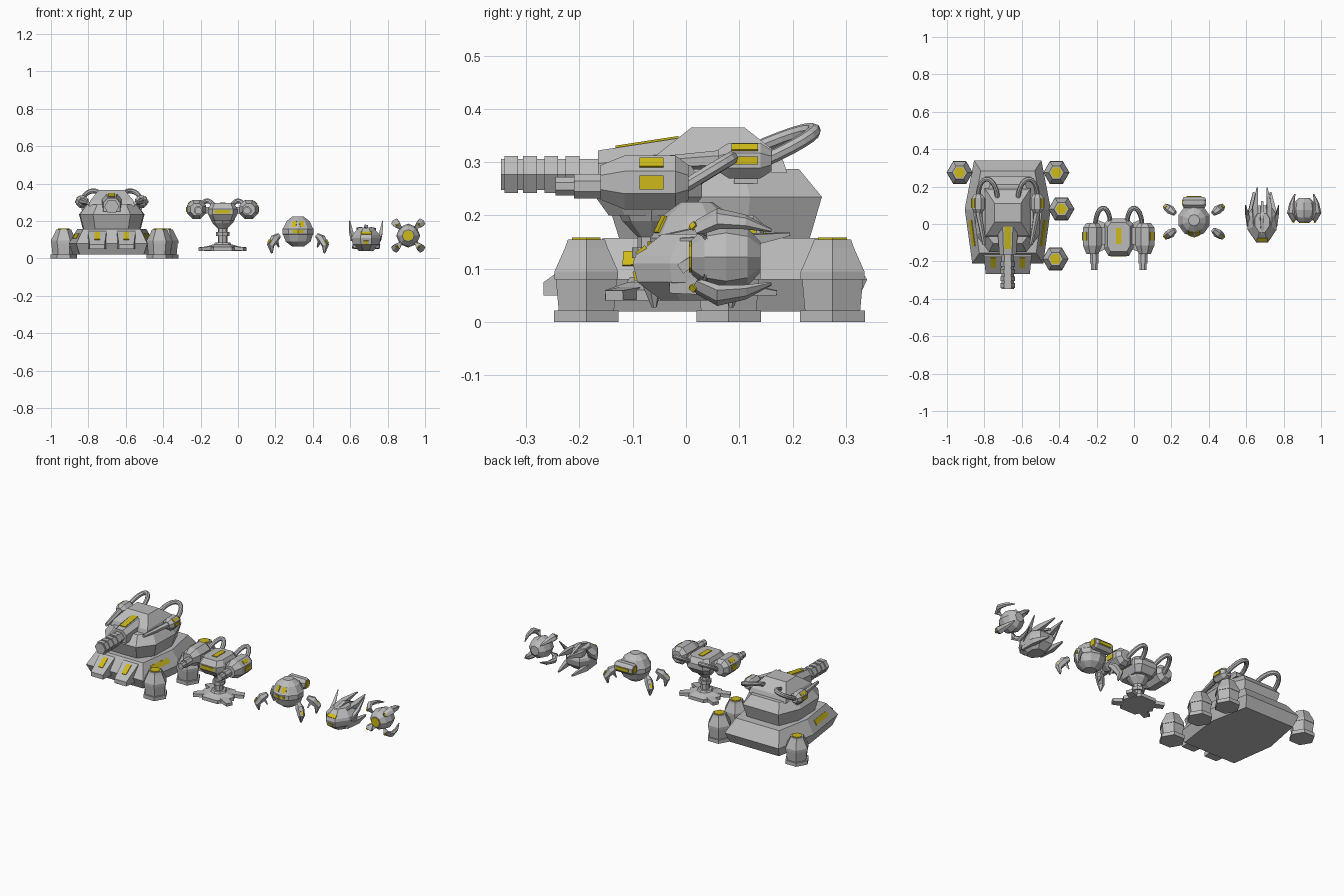
import bpy, bmesh, math
from mathutils import Vector
from mathutils.bvhtree import BVHTree

if "Cube" in bpy.data.objects:
    bpy.data.objects.remove(bpy.data.objects["Cube"])


def material(name, rgb):
    m = bpy.data.materials.new(name)
    m.use_nodes = True
    m.diffuse_color = (*rgb, 1)
    m.node_tree.nodes["Principled BSDF"].inputs["Base Color"].default_value = (*rgb, 1)
    return m


GREY = material("plain grey", (0.5, 0.5, 0.5))
YELLOW = material("signal yellow", (0.62, 0.49, 0.01))
SIDES = (-1, 1)


def loft(name, rings, mat=GREY):
    """Skin a closed solid through rings that share one point count."""
    bm = bmesh.new()
    loops = [[bm.verts.new(p) for p in r] for r in rings]
    n = len(loops[0])
    for a, b in zip(loops, loops[1:]):
        for i in range(n):
            j = (i + 1) % n
            bm.faces.new((a[i], a[j], b[j], b[i]))
    bm.faces.new(loops[0][::-1])
    bm.faces.new(loops[-1])
    bmesh.ops.recalc_face_normals(bm, faces=bm.faces)
    me = bpy.data.meshes.new(name)
    bm.to_mesh(me)
    bm.free()
    me.materials.append(mat)
    ob = bpy.data.objects.new(name, me)
    bpy.context.collection.objects.link(ob)
    return ob


def circle(c, u, v, r, sides, spin):
    angles = [math.tau * i / sides + spin for i in range(sides)]
    return [c + u * (r * math.cos(a)) + v * (r * math.sin(a)) for a in angles]


def prism(name, loc, axis, profile, sides=6, spin=0.0, mat=GREY):
    """Stack of regular polygons, profile = (distance along axis, radius)."""
    axis, loc = Vector(axis), Vector(loc)
    q = axis.to_track_quat("Z", "Y")
    u, v = q @ Vector((1, 0, 0)), q @ Vector((0, 1, 0))
    return loft(name, [circle(loc + axis * t, u, v, r, sides, spin) for t, r in profile], mat)


def tube(name, path, radii, sides=6, ref=(0.13, 0.21, 1), flat=1.0):
    path, rings = [Vector(p) for p in path], []
    for i, p in enumerate(path):
        t = path[min(i + 1, len(path) - 1)] - path[max(i - 1, 0)]
        u = t.cross(Vector(ref)).normalized()
        v = u.cross(t).normalized() * flat
        rings.append(circle(p, u, v, radii[i], sides, math.pi / sides))
    return loft(name, rings)


def hose(name, p0, p1, bulge, r=0.013):
    p0, p1, bulge = Vector(p0), Vector(p1), Vector(bulge)
    mid, n = (p0 + p1) / 2, 12
    path = [mid + (p0 - mid) * math.cos(math.pi * i / n) + bulge * math.sin(math.pi * i / n)
            for i in range(n + 1)]
    return tube(name, path, [r] * (n + 1), 8, (p0 - mid).cross(bulge))


def body(name, half, levels, cx, cy):
    """Mirrored plan outline stacked as (z, scale)."""
    plan = half + [(-x, y) for x, y in reversed(half)]
    return loft(name, [[(cx + x * s, cy + (y - cy) * s, z) for x, y in plan] for z, s in levels])


def box(name, lo, hi):
    return loft(name, [[(lo[0], lo[1], z), (hi[0], lo[1], z), (hi[0], hi[1], z), (lo[0], hi[1], z)]
                       for z in (lo[2], hi[2])])


def plate(name, host, point, w, h, up):
    """Thin yellow panel lying on the host's surface next to a point."""
    me = host.data
    tree = BVHTree.FromPolygons([v.co for v in me.vertices], [p.vertices for p in me.polygons])
    c, n, _, _ = tree.find_nearest(Vector(point))
    v = Vector(up)
    v = (v - n * v.dot(n)).normalized()
    u = v.cross(n)
    corners = ((-1, -1), (1, -1), (1, 1), (-1, 1))
    return loft(name, [[c + n * d + u * (a * w / 2) + v * (b * h / 2) for a, b in corners]
                       for d in (-0.003, 0.004)], YELLOW)


# Siege tank: hull, fenders and side markings
TX = -0.675
hull = body("tank_hull", [(0.19, -0.21), (0.23, 0.08), (0.18, 0.34)],
            [(0.02, 0.9), (0.08, 1), (0.158, 0.8)], TX, 0.06)
for s in SIDES:
    x = TX + s * 0.078
    fender = loft("tank_fender", [[(x - w, y, a), (x + w, y, a), (x + w, y, b), (x - w, y, b)]
                                  for y, w, a, b in ((-0.12, 0.045, 0.06, 0.157),
                                                     (-0.17, 0.05, 0.05, 0.145),
                                                     (-0.267, 0.04, 0.05, 0.075))])
    plate("fender_stripe", fender, (x, -0.215, 0.13), 0.03, 0.065, (0, 1, 0))
    plate("hull_side_stripe", hull, (TX + s * 0.2, -0.05, 0.125), 0.03, 0.14, (s * 0.12, 1, 0))

# Tank turret and main gun
body("turret_base", [(0.1, -0.15), (0.17, -0.06), (0.175, 0.12), (0.12, 0.255)],
     [(0.155, 0.88), (0.235, 1), (0.287, 0.78)], TX, 0.06)
loft("turret_top", [[(TX - w, a, z), (TX + w, a, z), (TX + w, b, z), (TX - w, b, z)]
                    for z, w, a, b in ((0.28, 0.125, -0.07, 0.19), (0.31, 0.115, -0.06, 0.18),
                                       (0.365, 0.07, 0.01, 0.11))])
housing = loft("gun_housing", [[(TX - w, y, 0.25), (TX + w, y, 0.25), (TX + w, y, z - 0.025),
                                (TX + w / 2, y, z), (TX - w / 2, y, z), (TX - w, y, z - 0.025)]
                               for y, w, z in ((0.05, 0.06, 0.355), (-0.165, 0.045, 0.322))])
plate("housing_stripe", housing, (TX, -0.075, 0.35), 0.035, 0.12, (0, 1, 0))
prism("main_barrel", (TX, -0.1, 0.277), (0, -1, 0), [(0, 0.034), (0.247, 0.034)], 6)
for d in (0.1, 0.14, 0.18, 0.215):
    prism("barrel_ring", (TX, -0.1 - d, 0.277), (0, -1, 0), [(0, 0.04), (0.026, 0.04)], 6)
for s in SIDES:
    sx = TX + s * 0.158
    pod = prism("shoulder_pod", (sx, 0.16, 0.303), (0, -1, 0),
                [(0, 0.022), (0.02, 0.036), (0.08, 0.036), (0.1, 0.022)], 8, math.pi / 8)
    plate("pod_side_stripe", pod, (sx + s * 0.05, 0.11, 0.303), 0.05, 0.015, (0, 0, 1))
    plate("pod_top_stripe", pod, (sx + s * 0.035, 0.11, 0.338), 0.05, 0.015, (0, 0, 1))
    tube("shoulder_barrel", [(sx, 0.07, 0.305), (TX + s * 0.125, -0.11, 0.295)], (0.018, 0.01))
    box("shoulder_mount", (sx - 0.03 - s * 0.025, 0.09, 0.26), (sx + 0.03 - s * 0.025, 0.135, 0.3))
    hose("tank_hose", (sx, 0.15, 0.305), (TX + s * 0.055, 0.13, 0.325), (0, 0.1, 0.045))

# Hexagonal ground pods around the tank
for x, y in ((-0.415, 0.275), (-0.388, 0.08), (-0.42, -0.187), (-0.932, 0.275)):
    prism("ground_pod", (x, y, 0), (0, 0, 1),
          [(0, 0.07), (0.022, 0.07), (0.022, 0.06), (0.08, 0.066), (0.08, 0.069),
           (0.095, 0.069), (0.14, 0.046), (0.155, 0.04)])
    prism("ground_pod_cap", (x, y, 0.153), (0, 0, 1), [(0, 0.031), (0.006, 0.031)], mat=YELLOW)

# Sentry turret: stand and head
SX, SY = -0.082, -0.065
prism("stand_foot", (SX, SY, 0.04), (0, 0, 1), [(0, 0.1), (0.02, 0.1), (0.035, 0.05)])
for s in SIDES:
    for t in SIDES:
        tube("stand_toe", [(SX + s * 0.04, SY + t * 0.03, 0.055), (SX + s * 0.12, SY + t * 0.07, 0.05)],
             (0.035, 0.026), 4, (0, 0, 1), 0.5)
prism("stand_column", (SX, SY, 0.06), (0, 0, 1),
      [(0, 0.055), (0.025, 0.04), (0.025, 0.026), (0.06, 0.026), (0.06, 0.036), (0.08, 0.036),
       (0.08, 0.026), (0.1, 0.026), (0.13, 0.055), (0.15, 0.065)], 8)
head = body("sentry_head", [(0.055, -0.17), (0.078, -0.13), (0.078, 0), (0.05, 0.03)],
            [(0.2, 0.75), (0.235, 1), (0.265, 1), (0.295, 0.78)], SX, -0.07)
plate("head_top_stripe", head, (SX, SY, 0.3), 0.03, 0.085, (0, 1, 0))
plate("head_front_stripe", head, (SX, -0.18, 0.25), 0.085, 0.02, (0, 0, 1))
for s in SIDES:
    px = SX + s * 0.14
    pod = prism("sentry_gun_pod", (px, 0.005, 0.262), (0, -1, 0),
                [(0, 0.035), (0.025, 0.055), (0.12, 0.055), (0.165, 0.035)], 8, math.pi / 8)
    plate("gun_pod_side_panel", pod, (px + s * 0.06, SY, 0.262), 0.045, 0.026, (0, 0, 1))
    plate("gun_pod_top_panel", pod, (px + s * 0.042, SY, 0.304), 0.045, 0.022, (0, 0, 1))
    prism("sentry_barrel", (px - s * 0.01, -0.14, 0.255), (0, -1, 0),
          [(0, 0.025), (0.07, 0.025), (0.07, 0.019), (0.105, 0.019)], 8, math.pi / 8)
    ax = SX + s * 0.09
    box("sentry_arm", (ax - 0.03, -0.11, 0.24), (ax + 0.03, -0.02, 0.275))
    hose("sentry_hose", (SX + s * 0.125, -0.01, 0.25), (SX + s * 0.045, 0.0, 0.255), (0, 0.09, 0.055))

# Ball drone with rear canister and four loose claws
BX, BY = 0.321, 0.02
ball = prism("drone_ball", (BX, BY, 0), (0, 0, 1),
             [(0.065, 0.035), (0.09, 0.07), (0.125, 0.083), (0.13, 0.088), (0.158, 0.088),
              (0.163, 0.083), (0.2, 0.064), (0.225, 0.03)], 10, math.pi / 10)
for s in SIDES:
    plate("drone_eye", ball, (BX + s * 0.026, BY - 0.085, 0.192), 0.024, 0.034, (0, 0, 1))
    plate("drone_cheek", ball, (BX + s * 0.026, BY - 0.12, 0.144), 0.03, 0.014, (0, 0, 1))
can = prism("rear_canister", (BX - 0.06, 0.115, 0.17), (1, 0, 0),
            [(0, 0.026), (0.01, 0.033), (0.11, 0.033), (0.12, 0.026)], 8, math.pi / 8)
plate("canister_stripe", can, (BX, 0.16, 0.17), 0.08, 0.018, (0, 0, 1))
for s in SIDES:
    plate("canister_end", can, (BX + s * 0.08, 0.115, 0.17), 0.034, 0.034, (0, 0, 1))
    for t in SIDES:
        cx, cy = BX + s * 0.125, 0.0125 + t * 0.062
        claw = tube("drone_claw", [(cx - s * 0.022, cy - t * 0.018, 0.122), (cx, cy, 0.105),
                                   (cx + s * 0.022, cy + t * 0.015, 0.07),
                                   (cx + s * 0.015, cy + t * 0.01, 0.028)],
                    (0.014, 0.024, 0.02, 0.005), 6, (t, -s, 0))
        plate("claw_mark", claw, (cx + s * 0.04, cy + t * 0.03, 0.1), 0.014, 0.022, (0, 0, 1))
        tube("claw_spur", [(cx - s * 0.008, cy - t * 0.006, 0.095),
                           (cx - s * 0.022, cy - t * 0.018, 0.06)], (0.012, 0.004), 4)

# Winged scout: pointed body, antennas and tail fins
WX = 0.685
scout = body("scout_body", [(0.03, -0.1), (0.078, -0.03), (0.078, 0.05), (0.045, 0.1)],
             [(0.04, 0.5), (0.075, 0.92), (0.11, 1), (0.125, 0.95), (0.165, 0.5)], WX, 0.01)
plate("scout_visor", scout, (WX, -0.09, 0.142), 0.055, 0.022, (0, 0, 1))
plate("scout_chin", scout, (WX, -0.1, 0.085), 0.028, 0.018, (0, 0, 1))
for s in SIDES:
    tube("scout_antenna", [(WX + s * 0.07, -0.01, 0.1), (WX + s * 0.08, 0.05, 0.14),
                           (WX + s * 0.088, 0.1, 0.2)], (0.014, 0.012, 0.003), 4)
    tube("scout_tail_fin", [(WX + s * 0.035, -0.01, 0.145), (WX + s * 0.038, 0.09, 0.15),
                            (WX + s * 0.026, 0.195, 0.165)], (0.02, 0.02, 0.004), 4)
    tube("scout_lower_fin", [(WX + s * 0.055, -0.03, 0.07), (WX + s * 0.06, 0.07, 0.065),
                             (WX + s * 0.045, 0.17, 0.055)], (0.02, 0.02, 0.006), 4)
tube("scout_spine", [(WX, -0.05, 0.155), (WX, 0.03, 0.17), (WX, 0.12, 0.14)], (0.01, 0.014, 0.008), 4)

# Four-clawed probe
PX, PZ = 0.91, 0.122
prism("probe_body", (PX, 0.0, PZ), (0, 1, 0),
      [(0.01, 0.032), (0.035, 0.055), (0.075, 0.064), (0.115, 0.055), (0.14, 0.028)], 8)
prism("probe_eye", (PX, 0.006, PZ), (0, 1, 0), [(0, 0.029), (0.008, 0.029)], 8, mat=YELLOW)
for s in SIDES:
    for t in SIDES:
        path = [(PX + s * r, y, PZ + t * r) for r, y in
                ((0.025, 0.045), (0.056, 0.025), (0.072, 0.06), (0.066, 0.11), (0.05, 0.16))]
        claw = tube("probe_claw", path, (0.014, 0.02, 0.024, 0.017, 0.004), 6, (s, 0, t), 0.6)
        plate("probe_claw_mark", claw, (PX + s * 0.062, 0.01, PZ + t * 0.062), 0.012, 0.012, (s, 0, t))
